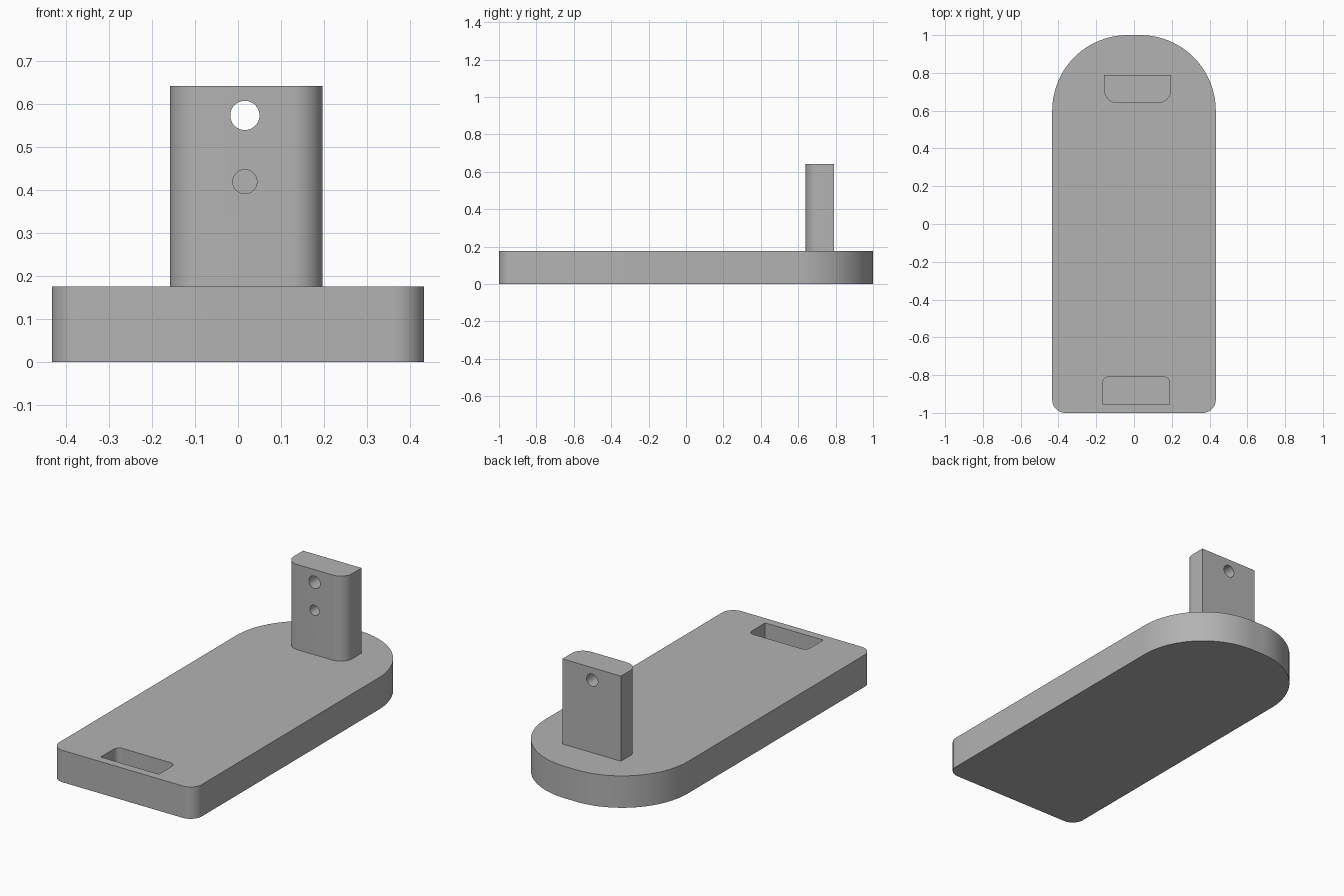
import bpy, bmesh, math
from mathutils import Vector

if "Cube" in bpy.data.objects:
    bpy.data.objects.remove(bpy.data.objects["Cube"], do_unlink=True)

grey = bpy.data.materials.new("plain grey")
grey.use_nodes = True
colour = (0.45, 0.45, 0.45, 1)
grey.diffuse_color = colour
grey.node_tree.nodes["Principled BSDF"].inputs["Base Color"].default_value = colour


def rounded_block(name, x0, x1, y0, y1, z0, z1, front_r=0, back_r=0):
    """Upright block with separate radii for its front and back corners."""
    corners = [(x0, y0, 1, 1, front_r, 180), (x1, y0, -1, 1, front_r, 270),
               (x1, y1, -1, -1, back_r, 0), (x0, y1, 1, -1, back_r, 90)]
    bm = bmesh.new()
    outline = []
    for x, y, sx, sy, r, start in corners:
        steps = 24 if r else 0
        for i in range(steps + 1):
            a = math.radians(start + 90 * i / max(steps, 1))
            outline.append(bm.verts.new((x + r * (sx + math.cos(a)),
                                         y + r * (sy + math.sin(a)), z0)))
    face = bm.faces.new(outline)
    top = bmesh.ops.extrude_face_region(bm, geom=[face])["geom"]
    bmesh.ops.translate(bm, vec=Vector((0, 0, z1 - z0)),
                        verts=[v for v in top if isinstance(v, bmesh.types.BMVert)])
    bmesh.ops.recalc_face_normals(bm, faces=bm.faces)
    mesh = bpy.data.meshes.new(name)
    bm.to_mesh(mesh)
    bm.free()
    mesh.materials.append(grey)
    obj = bpy.data.objects.new(name, mesh)
    bpy.context.collection.objects.link(obj)
    return obj


def drill(name, x, z, r, y0, y1):
    """Cylindrical cutter running along y."""
    bpy.ops.mesh.primitive_cylinder_add(vertices=48, radius=r, depth=y1 - y0,
                                        location=(x, (y0 + y1) / 2, z),
                                        rotation=(math.pi / 2, 0, 0))
    obj = bpy.context.object
    obj.name = name
    obj.data.materials.append(grey)
    return obj


def cut(obj, cutters):
    """Subtract the cutters, bake the result and discard them."""
    for c in cutters:
        c.hide_render = True
        mod = obj.modifiers.new(c.name, "BOOLEAN")
        mod.operation, mod.solver, mod.object = "DIFFERENCE", "EXACT", c
    bpy.context.view_layer.update()
    graph = bpy.context.evaluated_depsgraph_get()
    mesh = bpy.data.meshes.new_from_object(obj.evaluated_get(graph))
    obj.modifiers.clear()
    obj.data = mesh
    for c in cutters:
        bpy.data.objects.remove(c, do_unlink=True)


# Base plate with a wide round back and a shallow pocket near the front
base = rounded_block("base_plate", -0.433, 0.433, -1, 1, 0, 0.175, 0.07, 0.4)
pocket = rounded_block("pocket_cutter", -0.165, 0.188, -0.955, -0.81, 0.04, 0.3,
                       0, 0.03)
cut(base, [pocket])

# Upright post with one through hole and one blind hole
post = rounded_block("upright_post", -0.158, 0.197, 0.64, 0.79, 0.17, 0.642, 0.07)
cut(post, [drill("through_hole", 0.016, 0.573, 0.034, 0.5, 0.9),
           drill("blind_hole", 0.016, 0.419, 0.028, 0.5, 0.74)])

# Smooth the curved sides, keeping edges crisp
bpy.ops.object.select_all(action="DESELECT")
for obj in (base, post):
    obj.select_set(True)
bpy.context.view_layer.objects.active = base
bpy.ops.object.shade_smooth_by_angle(angle=math.radians(30))
